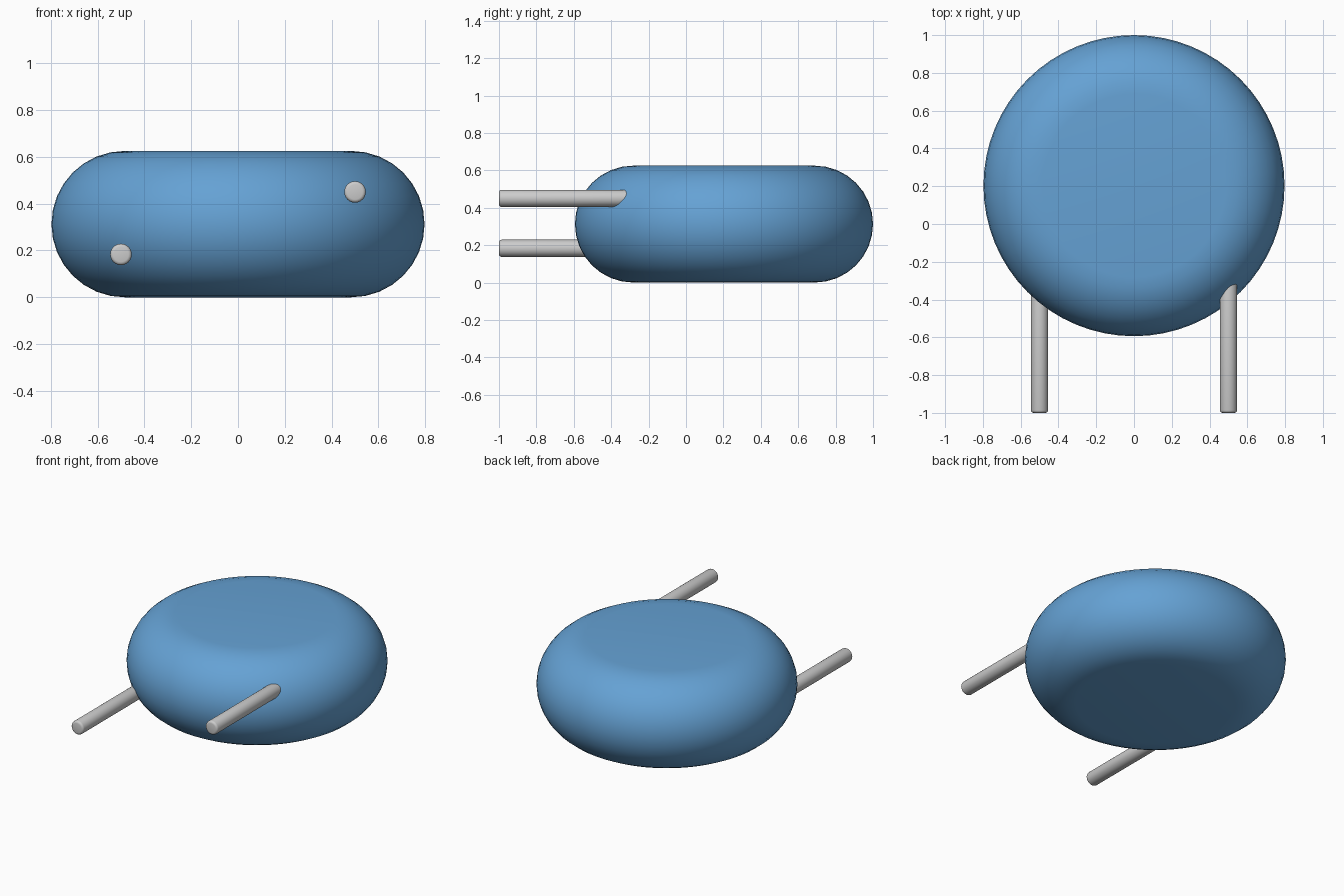
import bpy, bmesh
from math import sin, cos, pi, radians
from mathutils import Matrix, Vector

if "Cube" in bpy.data.objects:
    bpy.data.objects.remove(bpy.data.objects["Cube"])


def lathe(name, profile, steps, matrix):
    """Spin an (r, z) profile that starts and ends on the axis."""
    bm = bmesh.new()
    verts = [bm.verts.new((r, 0, z)) for r, z in profile]
    edges = [bm.edges.new(pair) for pair in zip(verts, verts[1:])]
    bmesh.ops.spin(bm, geom=verts + edges, cent=(0, 0, 0), axis=(0, 0, 1),
                   angle=2 * pi, steps=steps)
    bmesh.ops.remove_doubles(bm, verts=bm.verts, dist=1e-4)
    bmesh.ops.recalc_face_normals(bm, faces=bm.faces)
    mesh = bpy.data.meshes.new(name)
    bm.to_mesh(mesh)
    bm.free()
    mesh.transform(matrix)
    obj = bpy.data.objects.new(name, mesh)
    bpy.context.collection.objects.link(obj)
    bpy.ops.object.select_all(action='DESELECT')
    obj.select_set(True)
    bpy.context.view_layer.objects.active = obj
    bpy.ops.object.shade_smooth_by_angle(angle=radians(35))
    return obj


# Round tank body: flat top and bottom with a half-round rim
R, H = 0.797, 0.625
rim = H / 2
profile = [(0, 0)]
for i in range(17):
    a = -pi / 2 + pi * i / 16
    profile.append((R - rim + rim * cos(a), rim + rim * sin(a)))
profile.append((0, H))
body = lathe("tank_body", profile, 64, Matrix.Translation((0, 0.203, 0)))
blue = bpy.data.materials.new("blue")
blue.diffuse_color = (0.13, 0.36, 0.66, 1)
blue.use_nodes = True
blue.node_tree.nodes["Principled BSDF"].inputs["Base Color"].default_value = blue.diffuse_color
body.data.materials.append(blue)

# Two pipes reaching forward, with softened ends
p, b, length = 0.046, 0.014, 0.8


def arc(z0, start):
    return [(p - b + b * cos(start + pi / 2 * i / 3),
             z0 + b * sin(start + pi / 2 * i / 3)) for i in range(4)]


pipe = [(0, 0)] + arc(b, -pi / 2) + arc(length - b, 0) + [(0, length)]
for name, x, z in (("lower_pipe", -0.5, 0.183), ("upper_pipe", 0.5, 0.45)):
    lathe(name, pipe, 24,
          Matrix.Translation((x, -1, z)) @ Matrix.Rotation(-pi / 2, 4, 'X'))
